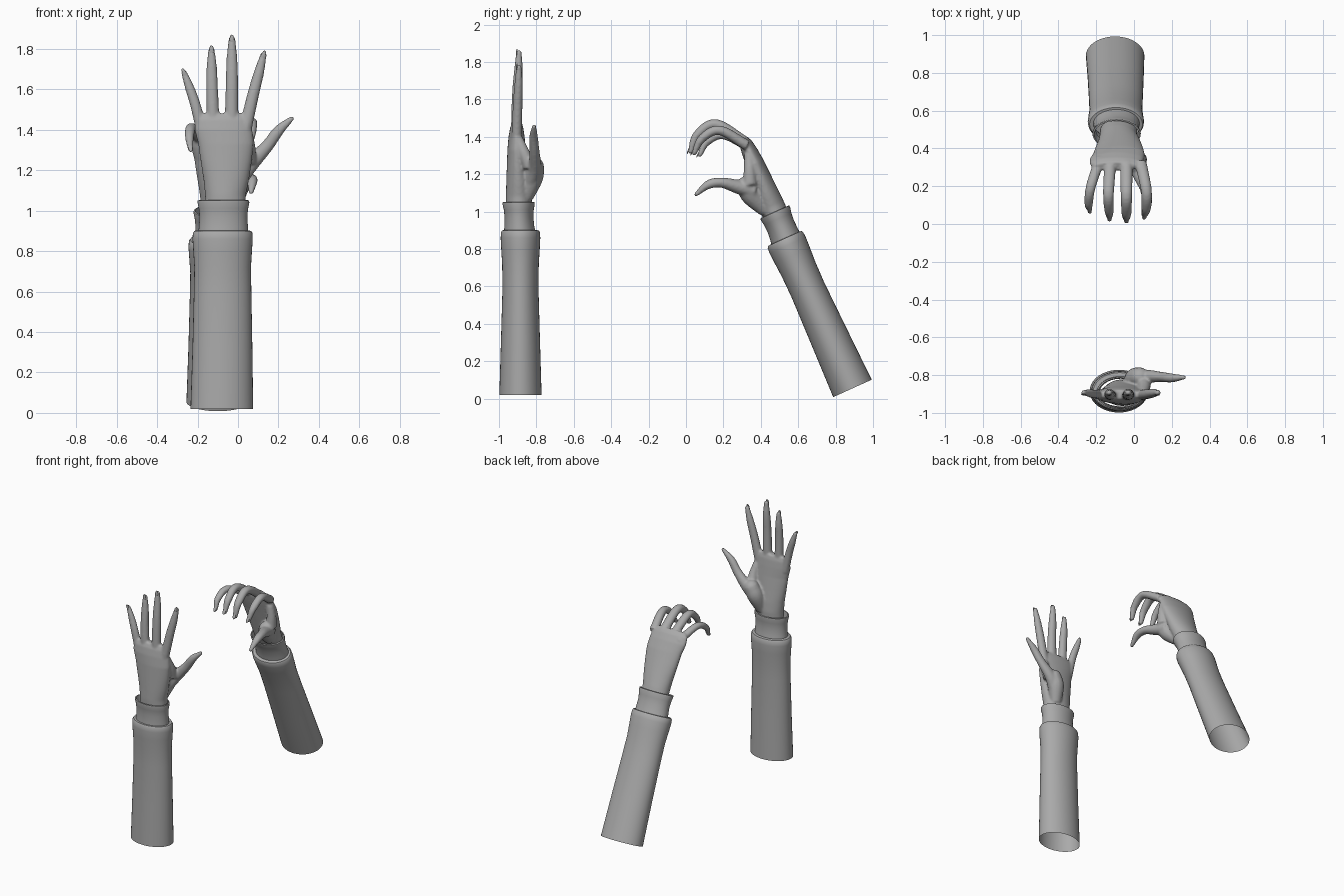
import bpy, bmesh, math
from mathutils import Vector

cube = bpy.data.objects.get("Cube")
if cube:
    bpy.data.objects.remove(cube)

grey = bpy.data.materials.new("plain_grey")
grey.use_nodes = True
grey.diffuse_color = (0.4, 0.4, 0.4, 1)
grey.node_tree.nodes["Principled BSDF"].inputs["Base Color"].default_value = (0.4, 0.4, 0.4, 1)

X = Vector((1, 0, 0))


def loft(bm, rings, caps):
    """Bridge successive closed rings of points."""
    loops = [[bm.verts.new(p) for p in ring] for ring in rings]
    n = len(loops[0])
    for a, b in zip(loops, loops[1:]):
        for i in range(n):
            j = (i + 1) % n
            bm.faces.new((a[i], a[j], b[j], b[i]))
    if caps:
        bm.faces.new(loops[0])
        bm.faces.new(loops[-1])


def oval(centre, a, b, n):
    turns = [2 * math.pi * i / n for i in range(n)]
    return [centre + a * math.cos(t) + b * math.sin(t) for t in turns]


def spline(values, steps=6):
    """Catmull-Rom resampling of vectors or numbers."""
    pts = [values[0] * 2 - values[1]] + list(values) + [values[-1] * 2 - values[-2]]
    out = []
    for i in range(1, len(pts) - 2):
        p, q, r, s = pts[i - 1:i + 3]
        for k in range(steps):
            t = k / steps
            out.append((q * 2 + (r - p) * t + (p * 2 - q * 5 + r * 4 - s) * t ** 2
                        + (q * 3 - p - r * 3 + s) * t ** 3) * 0.5)
    return out + [values[-1]]


def limb(bm, points, radii, flat=0.88):
    """Rounded tapering tube along a path: fingers and thumb."""
    path = spline([Vector(p) for p in points])
    size = spline(radii)
    rings = []
    for i, (p, r) in enumerate(zip(path, size)):
        d = (path[min(i + 1, len(path) - 1)] - path[max(i - 1, 0)]).normalized()
        side = (X - d * X.dot(d)).normalized()
        rings.append(oval(p, side * r, d.cross(side) * r * flat, 14))
    for k in (0.4, 0.8, 1.2, 1.45):
        c = r * math.cos(k)
        rings.append(oval(p + d * r * math.sin(k), side * c, d.cross(side) * c * flat, 14))
    loft(bm, rings, True)


def finish(bm, name):
    bmesh.ops.recalc_face_normals(bm, faces=bm.faces)
    me = bpy.data.meshes.new(name)
    bm.to_mesh(me)
    bm.free()
    me.materials.append(grey)
    for f in me.polygons:
        f.use_smooth = True
    me.set_sharp_from_angle(angle=math.radians(45))
    ob = bpy.data.objects.new(name, me)
    bpy.context.collection.objects.link(ob)
    return ob


# Sections: height along arm, side offset, half width, palm offset, half depth
SLEEVE = [(0, 0, .155, 0, .113), (.3, .003, .148, 0, .104), (.58, .004, .142, 0, .096),
          (.7, .004, .14, 0, .098), (.78, .004, .145, 0, .103), (.84, .004, .149, 0, .106),
          (.87, .004, .147, 0, .104), (.88, .005, .14, 0, .098), (.882, .006, .118, -.002, .078)]
CUFF = [(.86, .006, .124, -.003, .086), (.9, .008, .121, -.006, .08), (.95, .008, .118, -.008, .077),
        (.99, .008, .122, -.009, .08), (1.02, .008, .128, -.01, .086), (1.03, .008, .127, -.01, .085),
        (1.032, .008, .119, -.01, .079), (.97, .01, .112, -.009, .075)]
PALM = [(.97, .018, .098, -.008, .068), (1.06, .018, .101, -.008, .07), (1.13, .022, .112, -.01, .066),
        (1.22, .022, .126, -.015, .058), (1.31, .02, .137, -.02, .05), (1.38, .008, .143, -.021, .043),
        (1.43, .004, .138, -.02, .035), (1.46, .005, .115, -.018, .024)]


def build_arm(prefix, origin, palm, axis, fingers, thumb, back):
    origin, palm, axis = Vector(origin), Vector(palm), Vector(axis)

    def place(u, v, t):
        return origin + X * u + palm * v + axis * t

    def section(t, u, w, v, h):
        return oval(place(u, v, t), X * w, palm * h, 40)

    # Sleeve and cuff, both open tubes
    for part, rows in (("sleeve", SLEEVE), ("cuff", CUFF)):
        bm = bmesh.new()
        loft(bm, [section(*row) for row in rows], False)
        finish(bm, prefix + "_" + part)

    # Hand: palm, thumb mound, web, thumb and fingers fused together
    bm = bmesh.new()
    loft(bm, [section(*row) for row in PALM], True)
    limb(bm, [place(.06, .03, 1.06), place(.085, .065, 1.16), place(.11, .075, 1.22)],
         [.04, .056, .052], 1)
    limb(bm, [place(.13, .05, 1.22), place(.135, .02, 1.29), place(.125, -.01, 1.36)],
         [.04, .032, .028], 1)
    limb(bm, thumb, [.05, .042, .031, .027, .013])
    for points, scale in fingers:
        limb(bm, points, [r * scale for r in (.034, .031, .027, .017)])
    hand = finish(bm, prefix + "_hand")
    remesh = hand.modifiers.new("fuse", 'REMESH')
    remesh.mode = 'VOXEL'
    remesh.voxel_size = 0.007
    remesh.use_smooth_shade = True
    relax = hand.modifiers.new("relax", 'SMOOTH')
    relax.factor = 0.5
    relax.iterations = 5

    # Fingernails
    bm = bmesh.new()
    for points, scale in fingers:
        tip = Vector(points[-1])
        d = (tip - Vector(points[-2])).normalized()
        n = X.cross(d).normalized() * back
        c = tip + n * .0125 * scale
        rings = [oval(c + n * lift, X * .012 * s * scale, d * .022 * s, 12)
                 for lift, s in ((-.003, 1), (.001, .95), (.003, .5))]
        loft(bm, rings, True)
    finish(bm, prefix + "_nails")


# Raised open hand
build_arm("front", (-.08, -.885, .02), (0, 1, 0), (0, 0, 1),
          [([(-.175, -.9, 1.38), (-.21, -.9, 1.52), (-.24, -.895, 1.61), (-.267, -.893, 1.683)], .85),
           ([(-.122, -.907, 1.42), (-.128, -.903, 1.6), (-.13, -.896, 1.71), (-.131, -.893, 1.795)], .95),
           ([(-.032, -.907, 1.43), (-.03, -.903, 1.63), (-.03, -.896, 1.75), (-.03, -.893, 1.848)], 1),
           ([(.035, -.905, 1.40), (.074, -.9, 1.57), (.103, -.895, 1.68), (.126, -.893, 1.77)], .95)],
          [(.0, -.83, 1.16), (.06, -.808, 1.23), (.145, -.81, 1.32), (.2, -.815, 1.395), (.265, -.812, 1.455)], 1)

# Tilted reaching hand, palm turned the other way and fingers curled
build_arm("rear", (-.1, .89, .055), (0, -.911, -.412), (0, -.412, .911),
          [([(-.18, .345, 1.34), (-.228, .2, 1.41), (-.24, .11, 1.37), (-.235, .075, 1.305)], .85),
           ([(-.125, .325, 1.365), (-.135, .17, 1.458), (-.132, .075, 1.405), (-.13, .035, 1.33)], .95),
           ([(-.04, .32, 1.37), (-.04, .16, 1.468), (-.04, .06, 1.41), (-.04, .025, 1.325)], 1),
           ([(.035, .325, 1.355), (.065, .18, 1.435), (.065, .085, 1.39), (.055, .045, 1.315)], .95)],
          [(.0, .36, 1.11), (.03, .27, 1.135), (.06, .19, 1.155), (.07, .12, 1.145), (.065, .055, 1.093)], -1)
